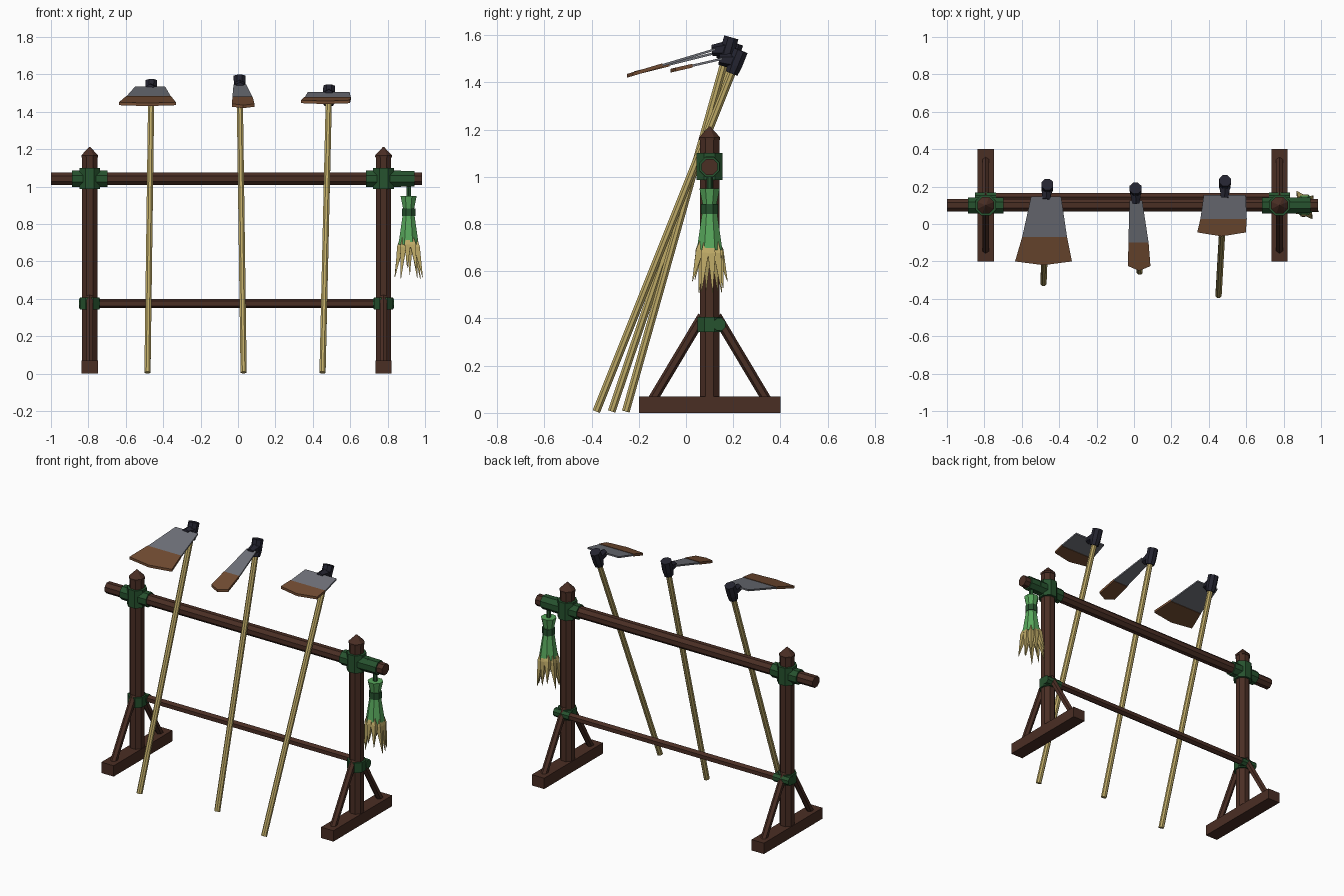
import bpy, bmesh, math, random
from mathutils import Vector

if "Cube" in bpy.data.objects:
    bpy.data.objects.remove(bpy.data.objects["Cube"])

random.seed(4)


def material(name, r, g, b):
    lin = [((c / 255 + 0.055) / 1.055) ** 2.4 for c in (r, g, b)]
    m = bpy.data.materials.new(name)
    m.diffuse_color = (*lin, 1)
    m.use_nodes = True
    m.node_tree.nodes["Principled BSDF"].inputs["Base Color"].default_value = m.diffuse_color
    return m


WOOD = material("dark wood", 74, 46, 36)
STRAW = material("pale straw wood", 190, 170, 103)
BIND = material("dark green binding", 38, 82, 46)
LEAF = material("bright green leaf", 88, 168, 92)
STEEL = material("grey steel", 112, 114, 122)
IRON = material("black iron", 36, 36, 48)
RUST = material("rusty brown edge", 114, 76, 50)


def finish(name, bm, mat):
    bmesh.ops.recalc_face_normals(bm, faces=bm.faces[:])
    mesh = bpy.data.meshes.new(name)
    bm.to_mesh(mesh)
    bm.free()
    mesh.materials.append(mat)
    obj = bpy.data.objects.new(name, mesh)
    bpy.context.collection.objects.link(obj)
    return obj


def lathe(name, a, b, stations, mat, sides=8):
    """Faceted bar from a to b; stations are (fraction, flat-to-flat radius)."""
    a, b = Vector(a), Vector(b)
    d = (b - a).normalized()
    u = Vector((1, 0, 0)) if abs(d.x) < 0.9 else Vector((0, 1, 0))
    u = (u - d * u.dot(d)).normalized()
    v = d.cross(u)
    bm = bmesh.new()
    rings = []
    for t, r in stations:
        c, R = a.lerp(b, t), r / math.cos(math.pi / sides)
        rings.append([bm.verts.new(c + R * (u * math.cos(w) + v * math.sin(w)))
                      for w in ((i + 0.5) * math.tau / sides for i in range(sides))])
    for p, q in zip(rings, rings[1:]):
        for i in range(sides):
            j = (i + 1) % sides
            bm.faces.new((p[i], p[j], q[j], q[i]))
    bm.faces.new(rings[0])
    bm.faces.new(rings[-1])
    return finish(name, bm, mat)


def bar(name, a, b, r, mat, sides=8):
    return lathe(name, a, b, [(0, r), (1, r)], mat, sides)


def box(name, lo, hi, mat):
    bm = bmesh.new()
    bmesh.ops.create_cube(bm, size=1)
    for v in bm.verts:
        v.co = [l if c < 0 else h for c, l, h in zip(v.co, lo, hi)]
    return finish(name, bm, mat)


def plate(name, outline, height, thick, mat):
    """Flat sheet over an x, y outline, tilted by height(y)."""
    bm = bmesh.new()
    low, top = [[bm.verts.new((x, y, height(y) + s * thick / 2)) for x, y in outline]
                for s in (-1, 1)]
    bm.faces.new(low)
    bm.faces.new(top)
    for i in range(len(outline)):
        j = (i + 1) % len(outline)
        bm.faces.new((low[i], low[j], top[j], top[i]))
    return finish(name, bm, mat)


# Two end frames: foot, post, pointed cap, braces and bindings
Y, BEAM_Z = 0.1, 1.042
for side, x in (("left", -0.793), ("right", 0.778)):
    box(side + "_foot", (x - 0.044, -0.2, 0), (x + 0.044, 0.4, 0.07), WOOD)
    bar(side + "_post", (x, Y, 0.05), (x, Y, 1.165), 0.041, WOOD)
    lathe(side + "_post_cap", (x, Y, 1.155), (x, Y, 1.213),
          [(0, 0.044), (0.2, 0.045), (1, 0.002)], WOOD)
    for s, tag in ((-1, "front"), (1, "back")):
        bar(f"{side}_{tag}_brace", (x, Y + s * 0.245, 0.05), (x, Y + s * 0.03, 0.41),
            0.018, WOOD, 6)
    bar(side + "_post_binding", (x, Y, 0.987), (x, Y, 1.1), 0.055, BIND)
    bar(side + "_beam_binding", (x - 0.094, Y, BEAM_Z), (x + 0.094, Y, BEAM_Z), 0.043, BIND)
    bar(side + "_lower_binding", (x, Y, 0.342), (x, Y, 0.406), 0.052, BIND)
    bar(side + "_rail_binding", (x - 0.056, 0.142, 0.375), (x + 0.056, 0.142, 0.375),
        0.026, BIND)

# Crossbars
bar("top_beam", (-1, Y, BEAM_Z), (0.985, Y, BEAM_Z), 0.034, WOOD)
bar("lower_rail", (-0.8, 0.145, 0.375), (0.785, 0.145, 0.375), 0.021, WOOD, 6)

# Hanging bundle of leaves and straw
BX = 0.912
bar("hanger_binding", (BX - 0.045, Y, BEAM_Z), (BX + 0.032, Y, BEAM_Z), 0.042, BIND)
bar("hanger_cord", (BX, Y, 0.93), (BX, Y, 1.02), 0.012, BIND, 6)
lathe("bundle_leaves", (BX, Y, 0.69), (BX, Y, 0.95),
      [(0, 0.054), (0.65, 0.03), (0.75, 0.03), (1, 0.043)], LEAF)
bar("bundle_band", (BX, Y, 0.842), (BX, Y, 0.884), 0.036, BIND)
for i in range(10):
    w = i * math.tau / 10 + 0.2
    c, s = math.cos(w), math.sin(w)
    r = random.uniform(0.055, 0.09)
    lathe(f"straw_tip_{i}", (BX + 0.037 * c, Y + 0.037 * s, 0.73),
          (BX + r * c, Y + r * s, random.uniform(0.5, 0.57)),
          [(0, 0.008), (0.25, 0.016), (1, 0.001)], STRAW, 4)

# Leaning hoes: handle foot and head top, then blade rows as (x, y, half width)
# rows: neck edge, start of worn edge, worn edge corners; last the edge middle
hoes = {
    "wide_hoe": ((-0.484, -0.315), (-0.463, 0.212, 1.565),
                 [(-0.47, 0.147, 0.08), (-0.478, -0.07, 0.12), (-0.484, -0.2, 0.152)],
                 -0.22, 1.53, 0.25),
    "narrow_hoe": ((0.03, -0.255), (0.008, 0.192, 1.59),
                   [(0.01, 0.125, 0.034), (0.024, -0.1, 0.054), (0.028, -0.225, 0.06)],
                   -0.25, 1.54, 0.3),
    "short_hoe": ((0.452, -0.38), (0.487, 0.232, 1.535),
                  [(0.485, 0.155, 0.112), (0.479, 0.027, 0.124), (0.468, -0.045, 0.13)],
                  -0.066, 1.5, 0.23),
}
for name, (foot, head, rows, tip, z0, slope) in hoes.items():
    a, b = Vector((*foot, 0.006)), Vector(head)
    d = (b - a).normalized()
    bar(name + "_handle", a, b - d * 0.02, 0.0165, STRAW, 8)
    lathe(name + "_socket", b - d * 0.105, b,
          [(0, 0.026), (0.35, 0.031), (1, 0.031)], IRON, 8)

    def height(y):
        return z0 + slope * (y - rows[0][1])

    (x0, y0, w0), (x1, y1, w1), (x2, y2, w2) = rows
    # iron neck joining socket and blade
    lathe(name + "_neck", b - d * 0.05, (x0, y0 - 0.015, height(y0 - 0.015)),
          [(0, 0.03), (1, 0.02)], IRON, 6)
    plate(name + "_blade", [(x0 - w0, y0), (x0 + w0, y0), (x1 + w1, y1), (x1 - w1, y1)],
          height, 0.01, STEEL)
    plate(name + "_worn_edge",
          [(x1 - w1, y1), (x1 + w1, y1), (x2 + w2, y2), (x2, tip), (x2 - w2, y2)],
          height, 0.016, RUST)
